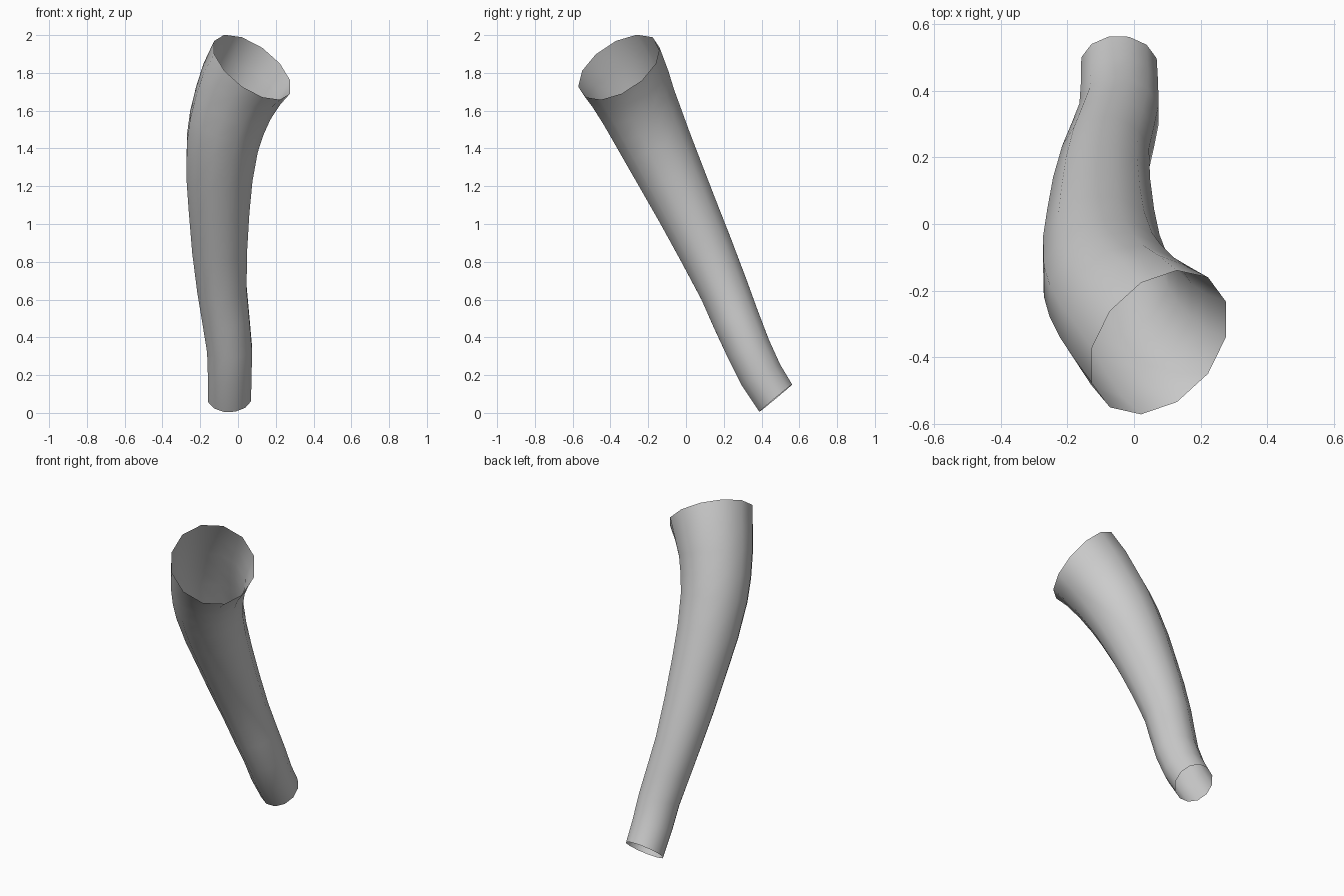
import bpy, bmesh, math
from mathutils import Vector

if "Cube" in bpy.data.objects:
    bpy.data.objects.remove(bpy.data.objects["Cube"])

SIDES, STEPS = 12, 2

# Centre line stations from the narrow foot to the wide mouth: x, y, z, radius
stations = [
    (-0.045, 0.475, 0.078, 0.117),
    (-0.045, 0.33, 0.34, 0.123),
    (-0.085, 0.20, 0.655, 0.135),
    (-0.10, 0.005, 1.078, 0.166),
    (-0.083, -0.16, 1.425, 0.196),
    (-0.025, -0.26, 1.64, 0.216),
    (0.075, -0.355, 1.83, 0.245),
]
start_dir = Vector((-0.02, -0.64, 0.77)).normalized()
end_dir = Vector((0.53, -0.47, 0.71)).normalized()
pts = [Vector(s[:3]) for s in stations]
rad = [s[3] for s in stations]
n = len(pts)


def tangent(i):
    if i == 0:
        return start_dir
    if i == n - 1:
        return end_dir
    a, b = pts[i] - pts[i - 1], pts[i + 1] - pts[i]
    return (a.normalized() + b.normalized()).normalized()


def sample(i, t):
    """Hermite curve position, direction and radius between stations i and i+1."""
    length = (pts[i + 1] - pts[i]).length
    m0, m1 = tangent(i) * length, tangent(i + 1) * length
    p = ((2*t**3 - 3*t**2 + 1) * pts[i] + (t**3 - 2*t**2 + t) * m0
         + (3*t**2 - 2*t**3) * pts[i + 1] + (t**3 - t**2) * m1)
    d = ((6*t**2 - 6*t) * (pts[i] - pts[i + 1])
         + (3*t**2 - 4*t + 1) * m0 + (3*t**2 - 2*t) * m1).normalized()
    return p, d, rad[i] + (rad[i + 1] - rad[i]) * t


bm = bmesh.new()


def add_ring(p, d, r):
    u = Vector((-1, 0, 0))
    u = (u - d * u.dot(d)).normalized()
    v = d.cross(u)
    ring = []
    for k in range(SIDES):
        a = math.tau * (k + 0.5) / SIDES
        ring.append(bm.verts.new(p + (u * math.cos(a) + v * math.sin(a)) * r))
    return ring


# Open tube: rings along the centre line, bridged with quads
samples = [sample(i, s / STEPS) for i in range(n - 1) for s in range(STEPS)]
samples.append(sample(n - 2, 1.0))
rings = [add_ring(*s) for s in samples]
for lo, hi in zip(rings, rings[1:]):
    for k in range(SIDES):
        j = (k + 1) % SIDES
        bm.faces.new((lo[k], lo[j], hi[j], hi[k]))
for f in bm.faces:
    f.smooth = True

mesh = bpy.data.meshes.new("curved_tube")
bm.to_mesh(mesh)
bm.free()
bpy.context.collection.objects.link(bpy.data.objects.new("curved_tube", mesh))
